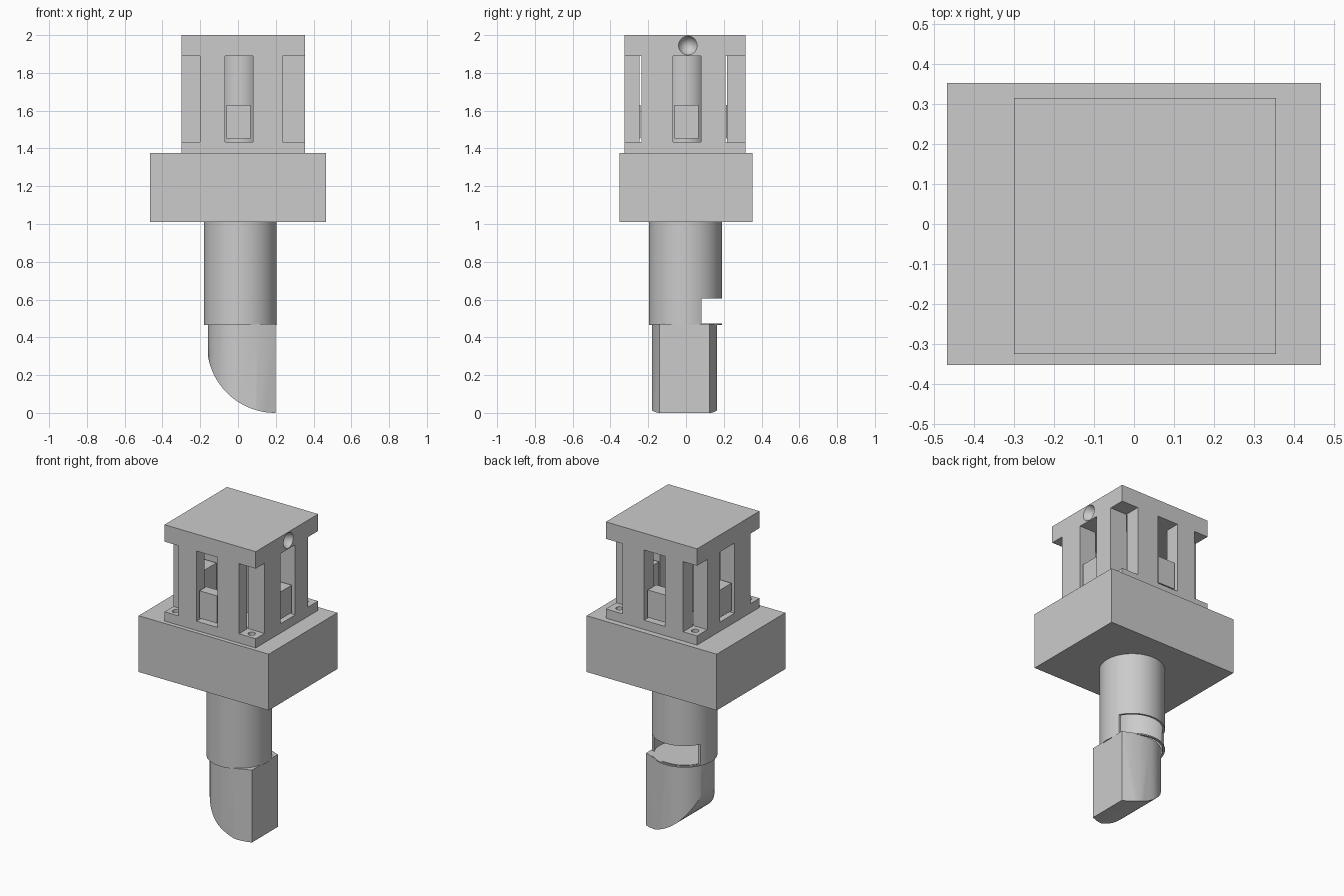
import bpy, bmesh, math
from mathutils import Matrix

if "Cube" in bpy.data.objects:
    bpy.data.objects.remove(bpy.data.objects["Cube"], do_unlink=True)

grey = bpy.data.materials.new("light_grey")
grey.use_nodes = True
grey.diffuse_color = (0.6, 0.6, 0.6, 1)
grey.node_tree.nodes["Principled BSDF"].inputs["Base Color"].default_value = (0.6, 0.6, 0.6, 1)


def finish(name, bm):
    bmesh.ops.recalc_face_normals(bm, faces=bm.faces)
    mesh = bpy.data.meshes.new(name)
    bm.to_mesh(mesh)
    bm.free()
    mesh.materials.append(grey)
    ob = bpy.data.objects.new(name, mesh)
    bpy.context.collection.objects.link(ob)
    return ob


def box(name, xs, ys, zs):
    bm = bmesh.new()
    bmesh.ops.create_cube(bm, size=1)
    for v in bm.verts:
        for i, (lo, hi) in enumerate((xs, ys, zs)):
            v.co[i] = lo if v.co[i] < 0 else hi
    return finish(name, bm)


def cylinder(name, x, y, r, z0, z1, sides=64):
    bm = bmesh.new()
    bmesh.ops.create_cone(bm, cap_ends=True, segments=sides, radius1=r, radius2=r,
                          depth=z1 - z0, matrix=Matrix.Translation((x, y, (z0 + z1) / 2)))
    return finish(name, bm)


def prism(name, points, direction):
    bm = bmesh.new()
    face = bm.faces.new([bm.verts.new(p) for p in points])
    new = bmesh.ops.extrude_face_region(bm, geom=[face])["geom"]
    bmesh.ops.translate(bm, vec=direction, verts=[v for v in new if isinstance(v, bmesh.types.BMVert)])
    return finish(name, bm)


def select(ob):
    bpy.ops.object.select_all(action="DESELECT")
    ob.select_set(True)
    bpy.context.view_layer.objects.active = ob


def carve(ob, cutter, operation="DIFFERENCE"):
    mod = ob.modifiers.new("carve", "BOOLEAN")
    mod.operation = operation
    mod.solver = "EXACT"
    mod.object = cutter
    select(ob)
    bpy.ops.object.modifier_apply(modifier=mod.name)
    bpy.data.objects.remove(cutter, do_unlink=True)


def smooth(ob):
    select(ob)
    bpy.ops.object.shade_smooth_by_angle(angle=math.radians(25))


# Housing block
box("housing_block", (-0.467, 0.467), (-0.352, 0.352), (1.01, 1.375))

# Cage limits: outer, notch and window lines
X0, X1, Y0, Y1 = -0.30, 0.355, -0.325, 0.315
NX0, NX1, NY0, NY1 = -0.20, 0.235, -0.235, 0.21
FLOOR, CEIL = 1.435, 1.89

# Cage base plate with a screw hole in each corner
base = box("cage_base_plate", (X0, X1), (Y0, Y1), (1.375, FLOOR))
for x in ((X0 + NX0) / 2, (X1 + NX1) / 2):
    for y in ((Y0 + NY0) / 2, (Y1 + NY1) / 2):
        carve(base, cylinder("screw_hole", x, y, 0.022, 1.39, 1.5, 24))
smooth(base)

# Cage lid with a conical drilling on its side
lid = box("cage_lid", (X0, X1), (Y0, Y1), (CEIL, 2.0))
bm = bmesh.new()
bmesh.ops.create_cone(bm, cap_ends=True, segments=32, radius1=0.0, radius2=0.05, depth=0.1,
                      matrix=Matrix.Translation((X1 - 0.0495, 0.01, 1.945)) @ Matrix.Rotation(math.pi / 2, 4, "Y"))
carve(lid, finish("drilling", bm))
smooth(lid)

# Cage pillars: a pair per side, with a window between them
for side, ys in (("front", (Y0, -0.245)), ("back", (0.217, Y1))):
    box(side + "_pillar_right", (NX0, -0.07), ys, (FLOOR, CEIL))
    box(side + "_pillar_left", (0.08, NX1), ys, (FLOOR, CEIL))
for side, xs in (("right", (X0, NX0)), ("left", (NX1, X1))):
    box(side + "_pillar_front", xs, (NY0, -0.07), (FLOOR, CEIL))
    box(side + "_pillar_back", xs, (0.08, NY1), (FLOOR, CEIL))

# Blocks sitting in the windows
across, height = (-0.06, 0.065), (1.452, 1.63)
box("front_window_block", across, (Y0 + 0.015, -0.24), height)
box("back_window_block", across, (0.213, Y1 - 0.015), height)
box("right_window_block", (X0 + 0.015, NX0), across, height)
box("left_window_block", (NX1, X1 - 0.015), across, height)

# Centre rod inside the cage
smooth(cylinder("centre_rod", 0.012, -0.003, 0.11, FLOOR, CEIL))

# Hollow sleeve with a slot at the back
CX, CY = 0.012, -0.003
sleeve = cylinder("sleeve", CX, CY, 0.193, 0.465, 1.012, 96)
carve(sleeve, cylinder("bore", CX, CY, 0.18, 0.4, 0.99, 96))
carve(sleeve, box("slot", (-0.4, 0.4), (0.083, 0.4), (0.473, 0.605)))
smooth(sleeve)

# Latch bolt: round on one side, flattened on the other, with a curved nose
section = []
for i in range(33):
    a = math.pi / 2 + math.pi * i / 32
    section.append((0.013 + 0.173 * math.cos(a), -0.0075 + 0.1725 * math.sin(a), 0))
section += [(0.10, -0.18, 0), (0.198, -0.14, 0), (0.198, 0.125, 0), (0.10, 0.165, 0)]
bolt = prism("latch_bolt", section, (0, 0, 0.47))
nose = [(0.25, -0.4, 0.6), (0.25, -0.4, 0)]
for i in range(33):
    a = math.pi / 2 * i / 32
    nose.append((0.198 - 0.362 * math.sin(a), -0.4, 0.36 - 0.36 * math.cos(a)))
nose.append((-0.164, -0.4, 0.6))
carve(bolt, prism("nose_cutter", nose, (0, 0.8, 0)), "INTERSECT")
smooth(bolt)
